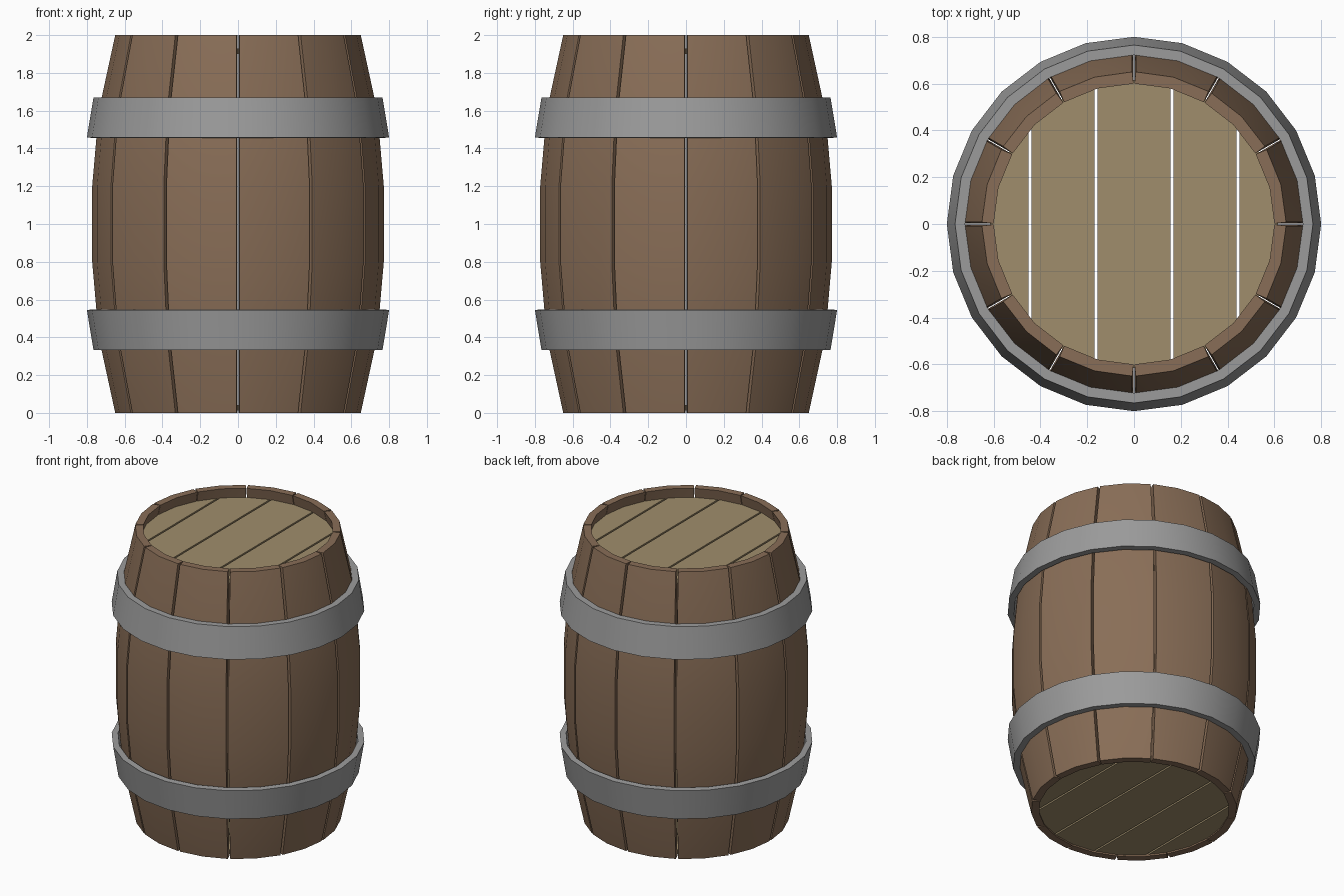
import bpy, bmesh
from math import sin, cos, pi, radians

if "Cube" in bpy.data.objects:
    bpy.data.objects.remove(bpy.data.objects["Cube"])

def material(name, color):
    m = bpy.data.materials.new(name)
    m.diffuse_color = color
    m.use_nodes = True
    m.node_tree.nodes["Principled BSDF"].inputs["Base Color"].default_value = m.diffuse_color
    return m

wood = material("stave_wood", (0.25, 0.155, 0.095, 1))
pale = material("head_wood", (0.35, 0.27, 0.15, 1))
iron = material("hoop_iron", (0.33, 0.33, 0.33, 1))

def finish(bm, name, mat, smooth=True):
    bmesh.ops.recalc_face_normals(bm, faces=bm.faces)
    me = bpy.data.meshes.new(name)
    bm.to_mesh(me)
    bm.free()
    ob = bpy.data.objects.new(name, me)
    bpy.context.collection.objects.link(ob)
    me.materials.append(mat)
    if smooth:
        bpy.ops.object.select_all(action='DESELECT')
        ob.select_set(True)
        bpy.context.view_layer.objects.active = ob
        bpy.ops.object.shade_smooth_by_angle(angle=radians(30))
    return ob

# Staves: 12 bulged boards, two facets wide, with narrow wedge gaps between
profile = [(0.65, 0.0), (0.737, 0.4), (0.772, 0.8), (0.772, 1.2), (0.737, 1.6), (0.65, 2.0)]
THICK = 0.05

def ring_point(r, angle, side, half_gap):
    # side -1/0/1: edges are pulled in from the radial joint plane
    return (r * cos(angle) + side * half_gap * sin(angle),
            r * sin(angle) - side * half_gap * cos(angle))

for i in range(12):
    bm = bmesh.new()
    rows = []
    for r, z in profile:
        row = []
        for rad, gap, order in ((r, 0.008, (-1, 0, 1)), (r - THICK, 0.002, (1, 0, -1))):
            for s in order:
                x, y = ring_point(rad, radians(30 * i + 15 + 15 * s), s, gap)
                row.append(bm.verts.new((x, y, z)))
        rows.append(row)
    for a, b in zip(rows, rows[1:]):
        for k in range(6):
            n = (k + 1) % 6
            bm.faces.new((a[k], a[n], b[n], b[k]))
    for row in (rows[0], rows[-1]):
        bm.faces.new((row[0], row[1], row[4], row[5]))
        bm.faces.new((row[1], row[2], row[3], row[4]))
    finish(bm, f"stave_{i + 1}", wood)

# Hoops: tapered 24-sided metal bands
def hoop(name, section):
    bm = bmesh.new()
    rings = [[bm.verts.new((r * cos(k * pi / 12), r * sin(k * pi / 12), z))
              for r, z in section] for k in range(24)]
    for k in range(24):
        a, b = rings[k], rings[(k + 1) % 24]
        for j in range(4):
            n = (j + 1) % 4
            bm.faces.new((a[j], b[j], b[n], a[n]))
    finish(bm, name, iron)

section = [(0.765, 0.332), (0.80, 0.545), (0.76, 0.548), (0.722, 0.332)]
hoop("lower_hoop", section)
hoop("upper_hoop", [(r, 2.003 - z) for r, z in section])

# Heads: round lids cut into five planks
cuts = [-0.7, -0.445, -0.163, 0.163, 0.445, 0.7]

def head(name, z0, z1, radius):
    for i in range(5):
        bm = bmesh.new()
        rings = [[bm.verts.new((radius * cos(k * pi / 12), radius * sin(k * pi / 12), z))
                  for k in range(24)] for z in (z0, z1)]
        bm.faces.new(rings[0])
        bm.faces.new(rings[1])
        for k in range(24):
            n = (k + 1) % 24
            bm.faces.new((rings[0][k], rings[0][n], rings[1][n], rings[1][k]))
        for x, nx in ((cuts[i] + 0.006, -1), (cuts[i + 1] - 0.006, 1)):
            if abs(x) > radius:
                continue
            res = bmesh.ops.bisect_plane(bm, geom=bm.verts[:] + bm.edges[:] + bm.faces[:],
                                         plane_co=(x, 0, 0), plane_no=(nx, 0, 0), clear_outer=True)
            edges = [e for e in res["geom_cut"] if isinstance(e, bmesh.types.BMEdge)]
            bmesh.ops.edgeloop_fill(bm, edges=edges)
        finish(bm, f"{name}_plank_{i + 1}", pale, smooth=False)

head("top_head", 1.90, 1.93, 0.616)
head("bottom_head", 0.012, 0.042, 0.603)
